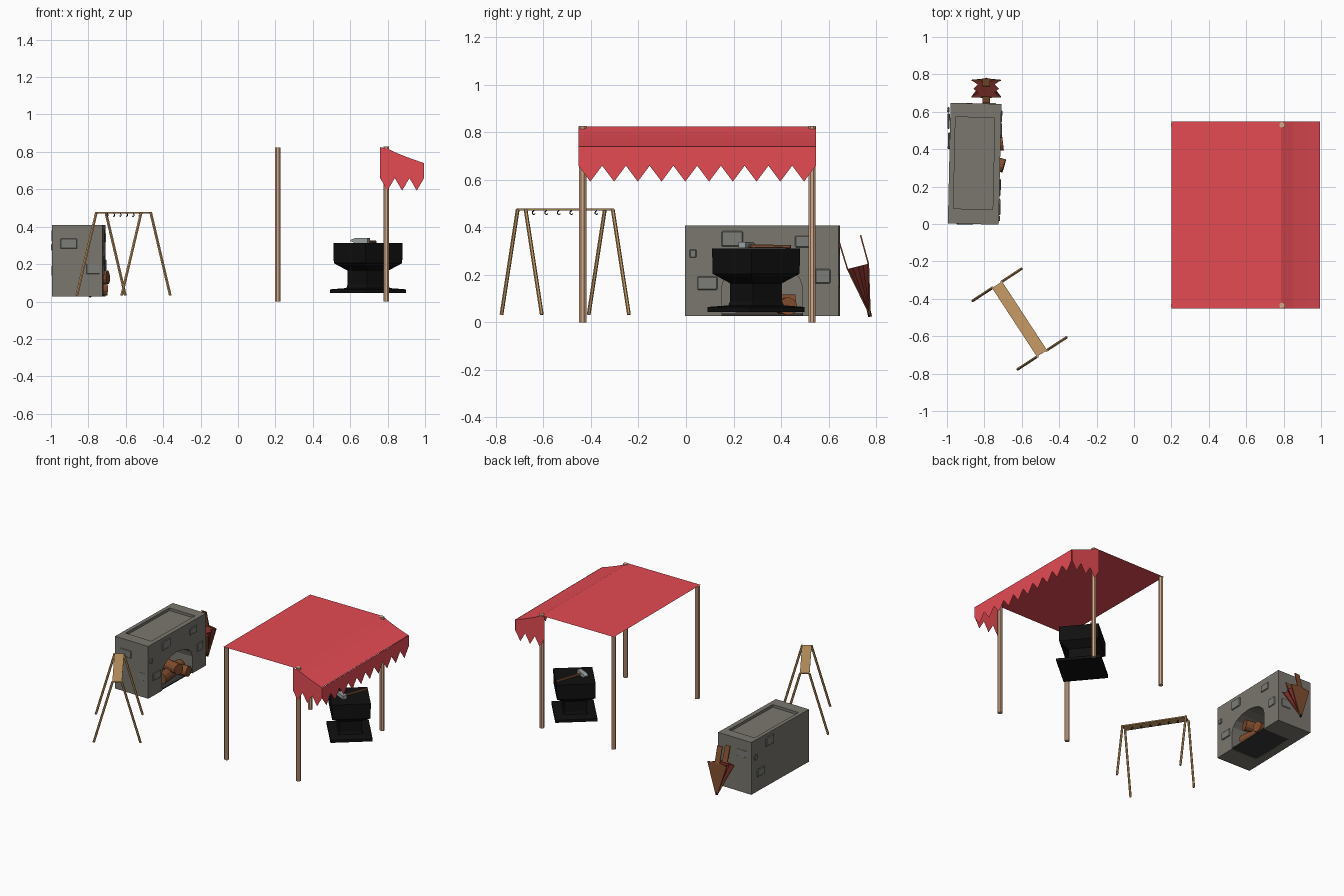
import bpy, bmesh, math
from mathutils import Vector, Matrix

if "Cube" in bpy.data.objects:
    bpy.data.objects.remove(bpy.data.objects["Cube"])


def mat(name, rgb):
    m = bpy.data.materials.new(name)
    m.diffuse_color = (*rgb, 1)
    m.use_nodes = True
    m.node_tree.nodes["Principled BSDF"].inputs["Base Color"].default_value = m.diffuse_color
    return m


RED = mat("red_cloth", (.78, .07, .088))
POST = mat("post_wood", (.66, .40, .25))
RACK = mat("rack_wood", (.58, .33, .13))
STONE = mat("stone", (.195, .185, .158))
SLAB = mat("pale_stone", (.20, .20, .19))
IRON = mat("black_iron", (.005, .005, .005))
STEEL = mat("steel", (.33, .36, .36))
LOG = mat("log_wood", (.22, .075, .028))
HANDLE = mat("handle_wood", (.34, .13, .055))
LEATHER = mat("leather", (.19, .025, .02))
SOOT = mat("soot", (.04, .04, .04))


def mesh(name, verts, faces, m):
    bm = bmesh.new()
    vs = [bm.verts.new(v) for v in verts]
    for f in faces:
        bm.faces.new([vs[i] for i in f])
    bmesh.ops.recalc_face_normals(bm, faces=bm.faces)
    me = bpy.data.meshes.new(name)
    bm.to_mesh(me)
    bm.free()
    me.materials.append(m)
    o = bpy.data.objects.new(name, me)
    bpy.context.collection.objects.link(o)
    return o


def loft(name, rings, m):
    """Closed solid through rings of equal vertex count."""
    n = len(rings[0])
    verts = [v for r in rings for v in r]
    faces = [(k * n + i, k * n + (i + 1) % n, (k + 1) * n + (i + 1) % n, (k + 1) * n + i)
             for k in range(len(rings) - 1) for i in range(n)]
    faces += [tuple(range(n)), tuple(range((len(rings) - 1) * n, len(rings) * n))]
    return mesh(name, verts, faces, m)


def rect(l, w, z):
    return [(l / 2, w / 2, z), (-l / 2, w / 2, z), (-l / 2, -w / 2, z), (l / 2, -w / 2, z)]


def box(name, c, s, m, rot=0):
    o = loft(name, [rect(s[0], s[1], -s[2] / 2), rect(s[0], s[1], s[2] / 2)], m)
    o.location, o.rotation_euler = c, (0, 0, rot)
    return o


def rod(name, a, b, r, m, n=8):
    a, b = Vector(a), Vector(b)
    q = (b - a).to_track_quat('Z', 'Y')
    ring = [q @ Vector((r * math.cos(t), r * math.sin(t), 0))
            for t in [2 * math.pi * (i + .5) / n for i in range(n)]]
    return loft(name, [[p + v for v in ring] for p in (a, b)], m)


# canopy posts
for px, top in ((.213, .823), (.793, .828)):
    for py in (-.435, .53):
        rod("canopy_post", (px, py, 0), (px, py, top), .0165, POST)

# canopy roof: flat sheet, then a sagging slope
prof = [(.2, .825), (.785, .825), (.85, .793), (.92, .766), (.995, .74)]
Y0, Y1 = -.453, .547
roof = [(x, y, z) for x, z in prof for y in (Y0, Y1)]
mesh("canopy_roof", roof, [(2 * i, 2 * i + 1, 2 * i + 3, 2 * i + 2) for i in range(4)], RED)


def roof_z(x):
    for (a, za), (b, zb) in zip(prof, prof[1:]):
        if x <= b + 1e-6:
            return za + (zb - za) * (x - a) / (b - a)
    return prof[-1][1]


def valance(name, a, b, teeth):
    """Hanging strip with pointed teeth between two plan points."""
    a, b = Vector(a), Vector(b)
    verts, faces = [], []
    for i in range(2 * teeth + 1):
        p = a.lerp(b, i / (2 * teeth))
        verts += [(p.x, p.y, roof_z(p.x)), (p.x, p.y, .593 if i % 2 else .66)]
        if i:
            k = 2 * i
            faces.append((k - 2, k - 1, k + 1, k))
    mesh(name, verts, faces, RED)


valance("front_valance", (.997, Y0), (.997, Y1), 10)
for y in (Y0, Y1):
    valance("side_valance", (.76, y), (.995, y), 3)

# anvil
sizes = [(.30, .28, .045), (.30, .28, .065), (.17, .16, .072), (.16, .15, .09),
         (.16, .15, .165), (.265, .255, .205), (.265, .26, .312)]
anvil = loft("anvil", [rect(*s) for s in sizes], IRON)
anvil.location, anvil.rotation_euler = (.695, .295, 0), (0, 0, math.radians(-50))

# hammer lying on the anvil
ang = math.atan2(-.42, .9)
c = Vector((.665, .252, .326))
box("hammer_head", c, (.075, .032, .026), STEEL, ang)
d = Vector((math.cos(ang), math.sin(ang), 0))
peen = loft("hammer_peen", [rect(.026, .03, 0), rect(.008, .03, .025)], STEEL)
peen.matrix_world = Matrix.Translation(c - d * .037) @ (-d).to_track_quat('Z', 'X').to_matrix().to_4x4()
rod("hammer_handle", (.665, .252, .322), (.735, .44, .319), .0075, HANDLE)

# tool rack: plank, A-frame legs, hooks
pa, pb = Vector((-.732, -.325, .475)), Vector((-.492, -.692, .475))
u = (pb - pa).normalized()
v = Vector((-u.y, u.x, 0))
box("rack_plank", (pa + pb) / 2, ((pb - pa).length, .064, .008), RACK, math.atan2(u.y, u.x))
for p in (pa, pb):
    for s in (-1, 1):
        rod("rack_leg", p + v * s * .03 + Vector((0, 0, .002)),
            p + v * s * .155 + Vector((0, 0, -.442)), .008, RACK, 6)
for i in range(6):
    p = pa.lerp(pb, .14 + .72 * i / 5)
    pts = [p] + [p + u * .008 * math.sin(t) + Vector((0, 0, -.013 - .008 * math.cos(t)))
                 for t in (math.pi, 2.2, 1.2, 0, -1.0)]
    cu = bpy.data.curves.new("rack_hook", 'CURVE')
    cu.dimensions, cu.bevel_depth, cu.bevel_resolution = '3D', .0025, 0
    sp = cu.splines.new('POLY')
    sp.points.add(len(pts) - 1)
    for pt, w in zip(sp.points, pts):
        pt.co = (*w, 1)
    cu.materials.append(IRON)
    bpy.context.collection.objects.link(bpy.data.objects.new("rack_hook", cu))

# furnace block with top tray and arched mouth cut in
TILT = math.radians(-1.3)
fur = box("furnace", (-.852, .322, .218), (.272, .645, .382), STONE, TILT)
tray = box("tray_cutter", (-.855, .325, .42), (.21, .49, .06), STONE, TILT)
arch = [(.15, 0)] + [(.32 - .17 * math.cos(t), .15 + .10 * math.sin(t))
                     for t in [math.pi * i / 8 for i in range(9)]] + [(.49, 0)]
mouth = loft("mouth_cutter", [[(x, y, z) for y, z in arch] for x in (-.93, -.6)], STONE)
bpy.context.view_layer.update()
bpy.context.view_layer.objects.active = fur
for cut in (tray, mouth):
    b = fur.modifiers.new("cut", 'BOOLEAN')
    b.object, b.solver = cut, 'EXACT'
    bpy.ops.object.modifier_apply(modifier=b.name)
    bpy.data.objects.remove(cut)
box("hearth_floor", (-.825, .32, .034), (.21, .34, .008), SOOT, TILT)


def slab(c, s):
    o = box("wall_stone", c, s, SLAB, TILT)
    bv = o.modifiers.new("soft", 'BEVEL')
    bv.width, bv.segments = .004, 1


# raised stones on each wall
for y, z, w, h in [(.09, .165, .085, .055), (.195, .352, .09, .065), (.575, .195, .065, .06),
                   (.03, .29, .03, .035), (.5, .34, .08, .05)]:
    slab((-.717 + .02 * (y - .3), y, z), (.014, w, h))
    slab((-.987 + .02 * (y - .3), .64 - y, z), (.012, w, h))
for y in (.003, .641):
    for x, z, w, h in [(-.905, .31, .09, .055), (-.775, .175, .075, .06)]:
        slab((x, y, z), (w, .012, h))

# firewood
rod("log", (-.77, .21, .08), (-.79, .46, .08), .04, LOG, 12)
rod("log", (-.70, .43, .068), (-.88, .41, .068), .038, LOG, 12)
rod("log", (-.695, .31, .13), (-.87, .36, .12), .038, LOG, 12)

# bellows: two paddle boards and a pleated bag meeting at the nozzle
X = -.79
tip = Vector((X, .775, .03))


def board(name, top, mid):
    t, m = Vector((X, *top)), Vector((X, *mid))
    k = m.lerp(t, .08)
    pts = [p + Vector((s * w, 0, 0)) for p, w in ((t, .02), (k, .02), (m, .078), (tip, .008))
           for s in (1, -1)]
    o = mesh(name, pts, [(0, 1, 3, 2), (2, 3, 5, 4), (4, 5, 7, 6)], LOG)
    so = o.modifiers.new("thick", 'SOLIDIFY')
    so.thickness, so.offset = .006, 0


A, B = (.68, .225), (.768, .247)
board("bellows_inner_board", (.646, .335), A)
board("bellows_outer_board", (.735, .367), B)
a, b = Vector((X, *A)), Vector((X, *B))
wid = [.078, .045, .068, .045, .078]
ring = [a.lerp(b, i / 4) + Vector((w, 0, 0)) for i, w in enumerate(wid)]
ring += [a.lerp(b, i / 4) - Vector((wid[i], 0, 0)) for i in range(4, -1, -1)]
n = len(ring)
mesh("bellows_bag", ring + [tip], [(i, (i + 1) % n, n) for i in range(n)] +
     [(i, i + 1, 8 - i, 9 - i) for i in range(4)], LEATHER)
rod("bellows_nozzle", (X, .765, .07), (X, .775, .024), .008, IRON, 6)
